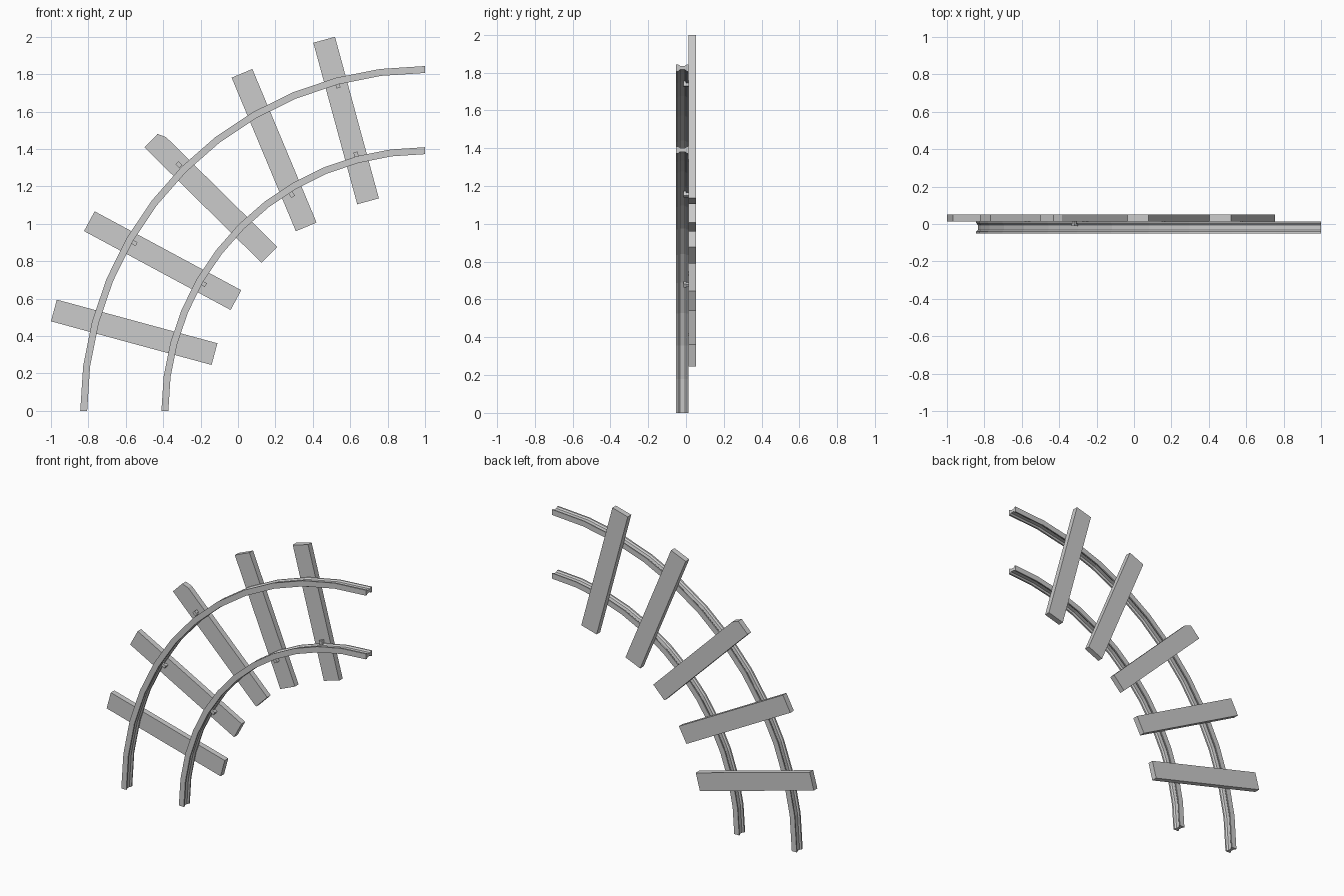
import bpy, bmesh, math
from mathutils import Matrix, Vector

if "Cube" in bpy.data.objects:
    bpy.data.objects.remove(bpy.data.objects["Cube"])

CENTRE = Vector((1.0, 0.0, 0.0))   # centre of the curve


def finish(name, bm):
    bmesh.ops.recalc_face_normals(bm, faces=bm.faces)
    me = bpy.data.meshes.new(name)
    bm.to_mesh(me)
    bm.free()
    ob = bpy.data.objects.new(name, me)
    bpy.context.collection.objects.link(ob)
    return ob


# Rail: I-shaped profile (radial offset, y) swept through a quarter circle
HALF = [(0.0185, -0.052), (0.0185, -0.041), (0.010, -0.031),
        (0.010, -0.006), (0.0185, 0.005), (0.0185, 0.013)]
PROFILE = HALF + [(-r, y) for r, y in reversed(HALF)]


def rail(name, radius, steps=12):
    bm = bmesh.new()
    rings = []
    for i in range(steps + 1):
        a = math.radians(90 * i / steps)
        rings.append([bm.verts.new((1 - (radius + r) * math.cos(a), y,
                                    (radius + r) * math.sin(a))) for r, y in PROFILE])
    n = len(PROFILE)
    for p, q in zip(rings, rings[1:]):
        for j in range(n):
            k = (j + 1) % n
            bm.faces.new((p[j], p[k], q[k], q[j]))
    bm.faces.new(rings[0])
    bm.faces.new(rings[-1])
    finish(name, bm)


rail("outer_rail", 1.825)
rail("inner_rail", 1.391)


# Sleepers: extruded planks, one with a broken corner
def sleeper(name, x, z, angle, length, chipped=False):
    l, w = length / 2, 0.06
    pts = [(-l, -w), (l, -w), (l, w)]
    pts += [(-l + 0.045, w), (-l, w - 0.02)] if chipped else [(-l, w)]
    bm = bmesh.new()
    face = bm.faces.new([bm.verts.new((u, 0.014, v)) for u, v in pts])
    ext = bmesh.ops.extrude_face_region(bm, geom=[face])
    moved = [g for g in ext["geom"] if isinstance(g, bmesh.types.BMVert)]
    bmesh.ops.translate(bm, verts=moved, vec=(0, 0.038, 0))
    ob = finish(name, bm)
    ob.location = (x, 0, z)
    ob.rotation_euler = (0, math.radians(angle), 0)


sleeper("sleeper_1", -0.555, 0.42, 15.2, 0.89)
sleeper("sleeper_2", -0.403, 0.803, 28.3, 0.89)
sleeper("sleeper_3", -0.145, 1.143, 44.6, 0.88, chipped=True)
sleeper("sleeper_4", 0.193, 1.394, 67.3, 0.89)
sleeper("sleeper_5", 0.578, 1.552, 74.8, 0.895)


# Spikes: square shank with a head hooked towards the rail
def spike(name, x, z, radius):
    out = Vector((x, 0, z)) - CENTRE
    toward = 1 if out.length < radius else -1
    bm = bmesh.new()
    for size, off, y in (((0.018, 0.04, 0.018), 0, 0.012),
                         ((0.028, 0.012, 0.022), 0.005 * toward, -0.006)):
        bmesh.ops.create_cube(bm, size=1, matrix=Matrix.Translation((off, y, 0))
                              @ Matrix.Diagonal((*size, 1)))
    ob = finish(name, bm)
    ob.location = (x, 0, z)
    ob.rotation_euler = (0, -math.atan2(out.z, out.x), 0)


for i, (x, z, r) in enumerate([(0.535, 1.735, 1.825), (-0.32, 1.32, 1.825),
                               (-0.55, 0.895, 1.825), (0.63, 1.375, 1.391),
                               (0.29, 1.152, 1.391), (-0.18, 0.677, 1.391)]):
    spike(f"spike_{i + 1}", x, z, r)
